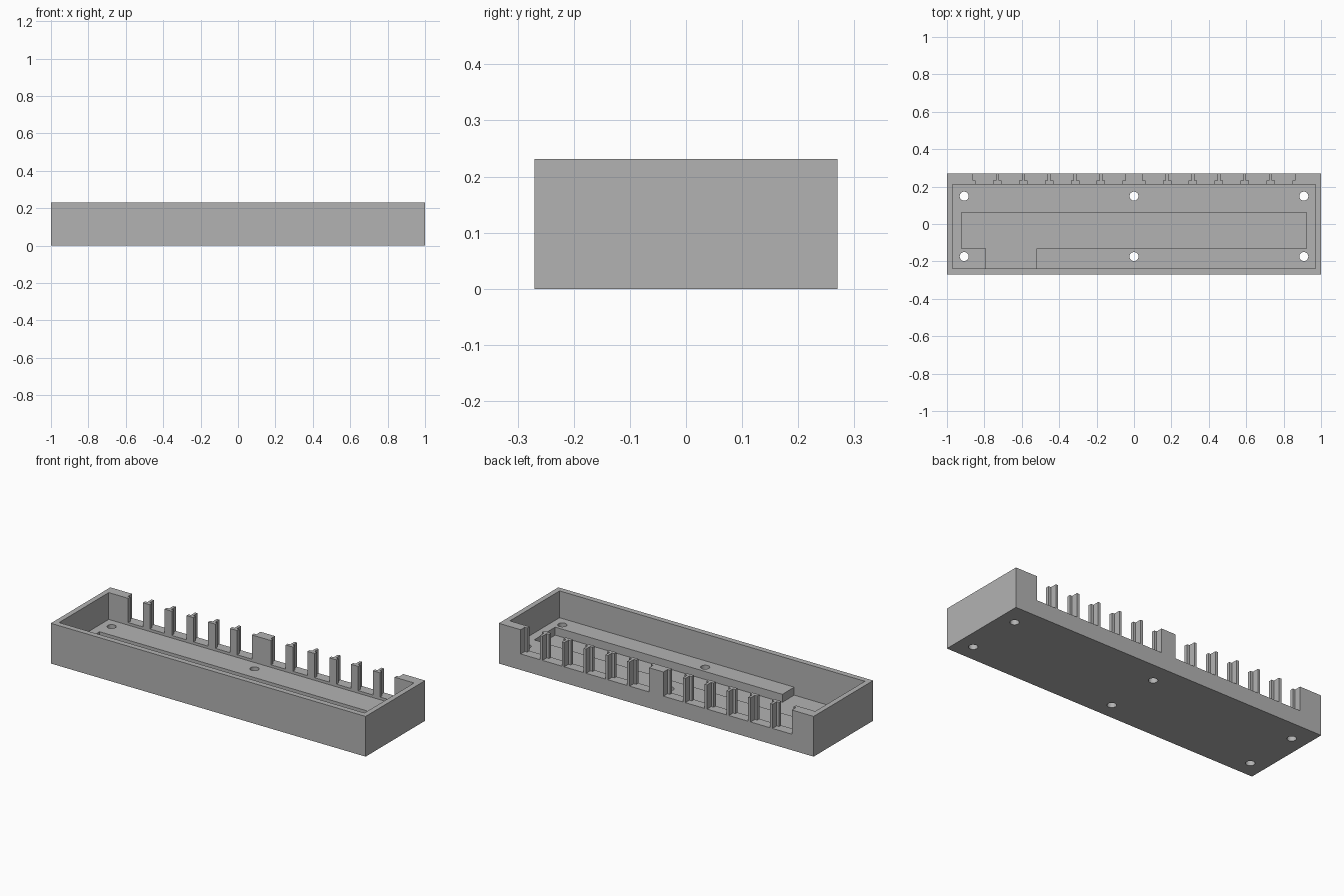
import bpy
import math

default_cube = bpy.data.objects.get("Cube")
if default_cube:
    bpy.data.objects.remove(default_cube, do_unlink=True)

# Main dimensions
LENGTH, DEPTH, HEIGHT = 1.0, 0.27, 0.231   # half length, half depth, full height
FLOOR_Z, POCKET_Z, SILL_Z = 0.077, 0.031, 0.092
CAVITY_X, CAVITY_FRONT, CAVITY_BACK = 0.97, -0.238, 0.2125
PITCH = 0.1385

grey = bpy.data.materials.new("plain grey")
grey.use_nodes = True
grey.diffuse_color = (0.45, 0.45, 0.45, 1)
grey.node_tree.nodes["Principled BSDF"].inputs["Base Color"].default_value = grey.diffuse_color


def prism(name, outline, z0, z1):
    """Extrude a counter-clockwise outline from z0 to z1."""
    n = len(outline)
    verts = [(x, y, z) for z in (z0, z1) for x, y in outline]
    faces = [list(range(n))[::-1], list(range(n, 2 * n))]
    faces += [[i, (i + 1) % n, n + (i + 1) % n, n + i] for i in range(n)]
    mesh = bpy.data.meshes.new(name)
    mesh.from_pydata(verts, [], faces)
    mesh.materials.append(grey)
    obj = bpy.data.objects.new(name, mesh)
    bpy.context.collection.objects.link(obj)
    return obj


def rect(x0, x1, y0, y1):
    return [(x0, y0), (x1, y0), (x1, y1), (x0, y1)]


def circle(cx, cy, r, n=32):
    return [(cx + r * math.cos(2 * math.pi * i / n),
             cy + r * math.sin(2 * math.pi * i / n)) for i in range(n)]


def slot(cx):
    """Slot narrow at the inside and wider at the back, leaving T-shaped posts."""
    narrow, wide, inner, step, outer = 0.0465, 0.0615, 0.16, 0.232, 0.3
    right = [(narrow, inner), (narrow, step), (wide, step), (wide, outer)]
    return [(cx + x, y) for x, y in right] + [(cx - x, y) for x, y in reversed(right)]


tray = prism("tray", rect(-LENGTH, LENGTH, -DEPTH, DEPTH), 0, HEIGHT)
cutters = []

# Open cavity
cutters.append(prism("cavity_cutter", rect(-CAVITY_X, CAVITY_X, CAVITY_FRONT, CAVITY_BACK),
                     FLOOR_Z, 0.4))

# Sunken pocket with a side channel to the front wall
pocket = [(-0.922, -0.13), (-0.79, -0.13), (-0.79, CAVITY_FRONT), (-0.521, CAVITY_FRONT),
          (-0.521, -0.13), (0.922, -0.13), (0.922, 0.061), (-0.922, 0.061)]
cutters.append(prism("pocket_cutter", pocket, POCKET_Z, 0.15))

# Six slots on each side of the middle block of the back wall
for side in (-1, 1):
    for i in range(6):
        cutters.append(prism("slot_cutter", slot(side * (0.1075 + i * PITCH)), SILL_Z, 0.4))

# Screw holes through the floor
for x in (-0.908, 0, 0.908):
    for y in (-0.174, 0.149):
        cutters.append(prism("hole_cutter", circle(x, y, 0.024), -0.1, 0.15))

for cutter in cutters:
    cutter.hide_render = True
    mod = tray.modifiers.new(cutter.name, "BOOLEAN")
    mod.operation = "DIFFERENCE"
    mod.solver = "EXACT"
    mod.object = cutter

# Bake the cuts and remove the cutters
graph = bpy.context.evaluated_depsgraph_get()
baked = bpy.data.meshes.new_from_object(tray.evaluated_get(graph))
tray.modifiers.clear()
tray.data = baked
for cutter in cutters:
    bpy.data.objects.remove(cutter, do_unlink=True)
